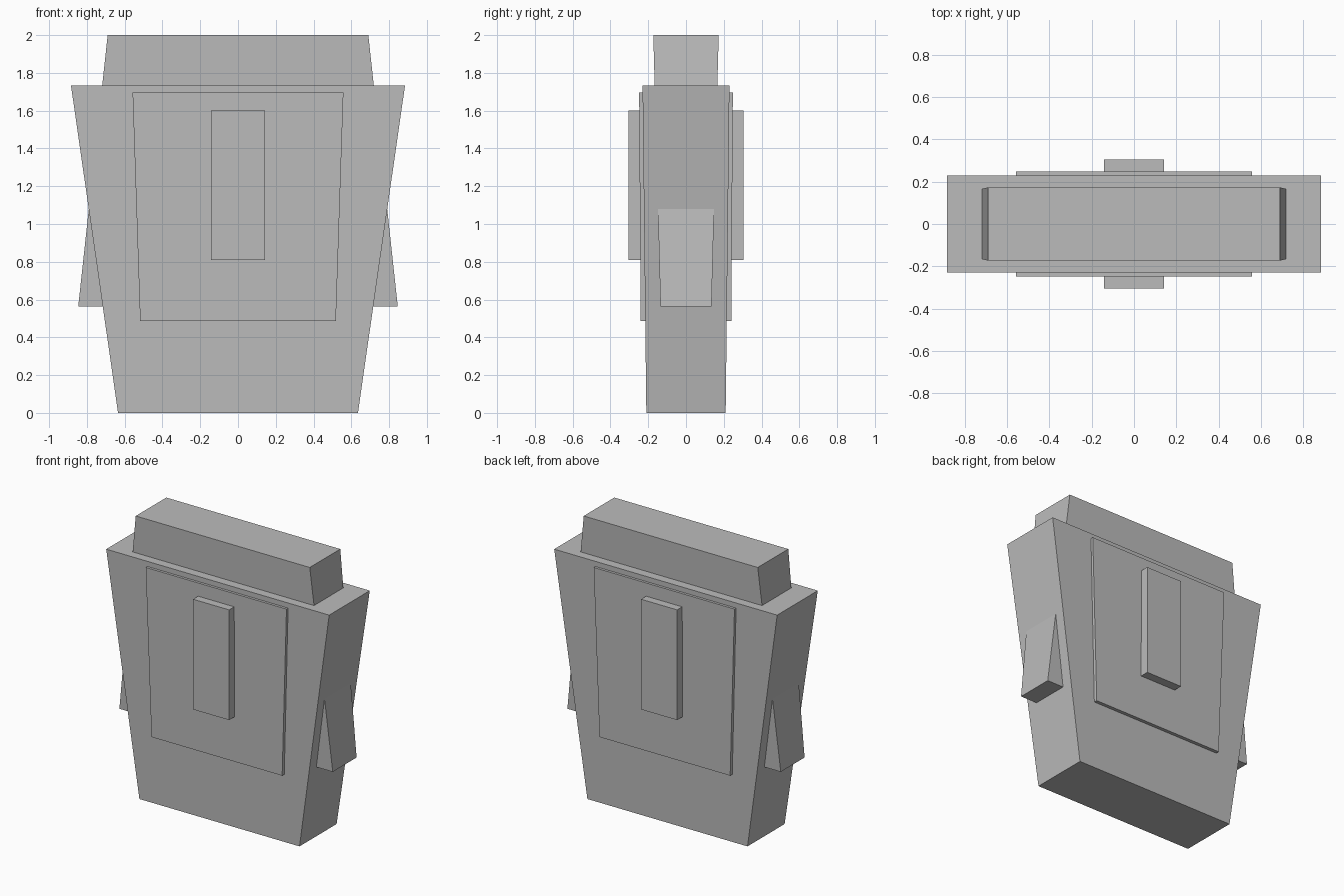
import bpy, bmesh

if "Cube" in bpy.data.objects:
    bpy.data.objects.remove(bpy.data.objects["Cube"])

grey = bpy.data.materials.new("plain grey")
grey.diffuse_color = (0.5, 0.5, 0.5, 1)
grey.use_nodes = True
grey.node_tree.nodes["Principled BSDF"].inputs["Base Color"].default_value = grey.diffuse_color


def tapered_block(name, z0, z1, bottom, top):
    """Box from z0 to z1 with (half x, half y) sizes at each end."""
    bm = bmesh.new()
    bmesh.ops.create_cube(bm, size=2)
    for v in bm.verts:
        hx, hy = top if v.co.z > 0 else bottom
        v.co = (v.co.x * hx, v.co.y * hy, z1 if v.co.z > 0 else z0)
    mesh = bpy.data.meshes.new(name)
    bm.to_mesh(mesh)
    bm.free()
    mesh.materials.append(grey)
    obj = bpy.data.objects.new(name, mesh)
    bpy.context.collection.objects.link(obj)
    return obj


# Main body, widening upwards
tapered_block("body", 0, 1.732, (0.635, 0.21), (0.884, 0.23))
# Inner block widening downwards: shows as the cap on top and the side fins
tapered_block("cap_and_side_fins", 0.562, 2.0, (0.846, 0.135), (0.69, 0.173))
# Thin panel showing on front and back
tapered_block("face_panel", 0.487, 1.695, (0.518, 0.24), (0.558, 0.248))
# Raised upright bar showing on front and back
tapered_block("raised_bar", 0.81, 1.60, (0.143, 0.305), (0.143, 0.305))
